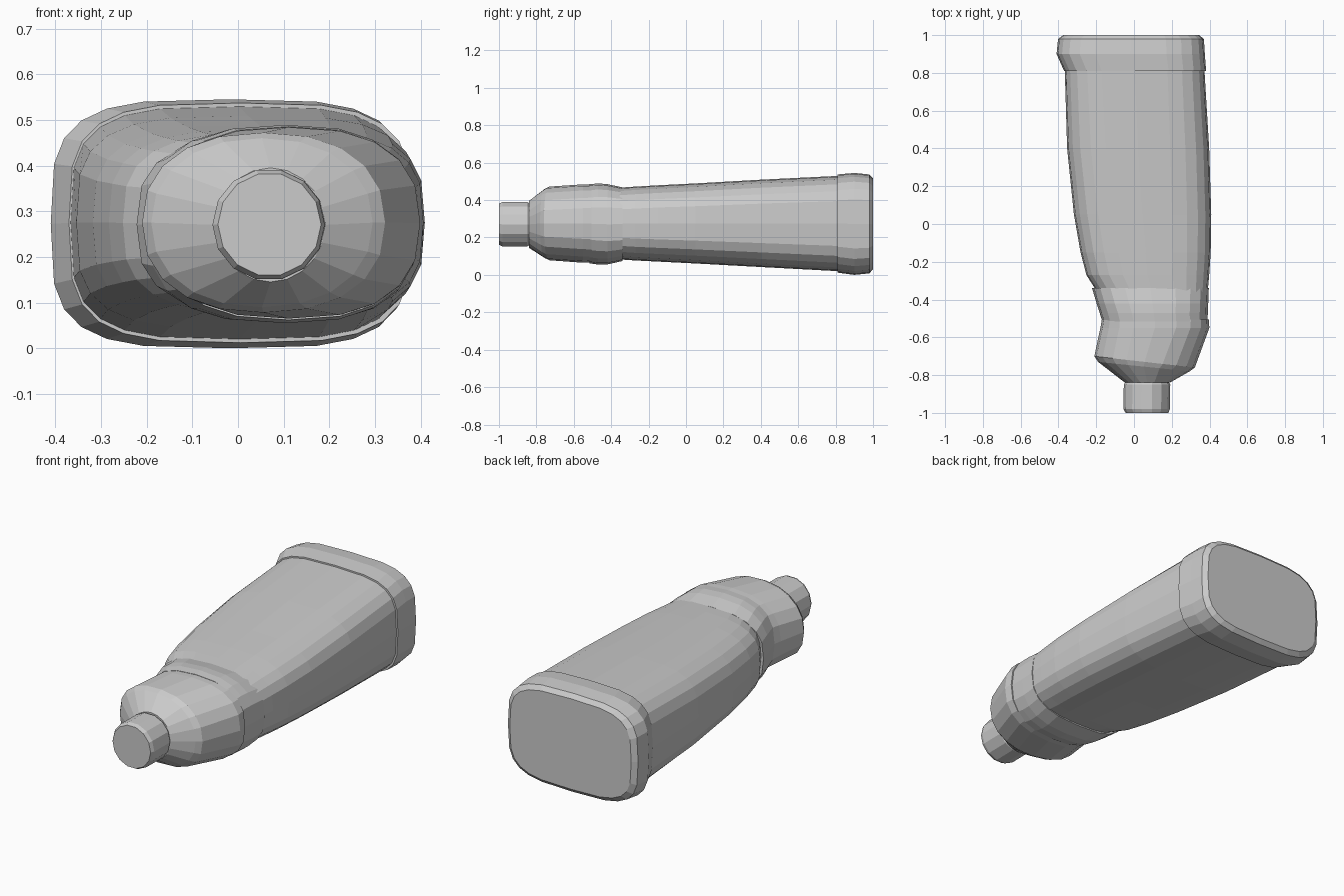
import bpy, bmesh
from math import cos, sin, pi, copysign


def power(v, n):
    return copysign(abs(v) ** (2 / n), v) if abs(v) > 1e-6 else 0.0


def loft(name, sections, sides=24):
    """Section: (y at left, y at right, x min, x max, z min, z max, squareness)."""
    bm = bmesh.new()
    rings = []
    for yl, yr, x0, x1, z0, z1, n in sections:
        ring = []
        for i in range(sides):
            a = 2 * pi * i / sides
            u, w = power(cos(a), n), power(sin(a), n)
            ring.append(bm.verts.new((
                (x0 + x1) / 2 + u * (x1 - x0) / 2,
                yl + (yr - yl) * (u + 1) / 2,
                (z0 + z1) / 2 + w * (z1 - z0) / 2)))
        rings.append(ring)
    for a, b in zip(rings, rings[1:]):
        for i in range(sides):
            j = (i + 1) % sides
            bm.faces.new((a[i], a[j], b[j], b[i]))
    bm.faces.new(rings[0])
    bm.faces.new(rings[-1])
    bmesh.ops.recalc_face_normals(bm, faces=bm.faces)
    mesh = bpy.data.meshes.new(name)
    bm.to_mesh(mesh)
    bm.free()
    obj = bpy.data.objects.new(name, mesh)
    bpy.context.collection.objects.link(obj)
    return obj


# Flared end cap at the back
loft("base_cap", [
    (1.00, 1.00, -0.375, 0.345, 0.03, 0.515, 3.7),
    (0.98, 0.98, -0.402, 0.37, 0.008, 0.537, 3.7),
    (0.90, 0.90, -0.41, 0.375, 0.0, 0.545, 3.7),
    (0.81, 0.81, -0.37, 0.382, 0.012, 0.537, 3.6)])

# Long tapering, slightly bowed body
loft("body", [
    (0.83, 0.83, -0.367, 0.372, 0.019, 0.530, 3.6),
    (0.40, 0.40, -0.354, 0.398, 0.042, 0.509, 3.4),
    (0.05, 0.05, -0.318, 0.409, 0.061, 0.489, 3.2),
    (-0.15, -0.15, -0.283, 0.406, 0.071, 0.479, 3.1),
    (-0.27, -0.27, -0.252, 0.398, 0.077, 0.472, 3.0),
    (-0.36, -0.36, -0.195, 0.390, 0.083, 0.466, 2.9)])

# Collar between body and shoulder
loft("collar", [
    (-0.34, -0.34, -0.222, 0.396, 0.074, 0.468, 2.8),
    (-0.42, -0.42, -0.198, 0.393, 0.056, 0.485, 2.7),
    (-0.47, -0.47, -0.182, 0.391, 0.055, 0.489, 2.6),
    (-0.515, -0.515, -0.168, 0.389, 0.062, 0.485, 2.6)], 20)

# Lopsided shoulder narrowing toward the nozzle
loft("shoulder", [
    (-0.505, -0.505, -0.170, 0.396, 0.066, 0.483, 2.6),
    (-0.55, -0.55, -0.178, 0.399, 0.065, 0.484, 2.5),
    (-0.70, -0.76, -0.210, 0.322, 0.078, 0.472, 2.3),
    (-0.73, -0.78, -0.190, 0.295, 0.090, 0.460, 2.2),
    (-0.84, -0.84, -0.048, 0.190, 0.145, 0.395, 2.0)], 20)

# Short round nozzle
loft("nozzle", [
    (-0.83, -0.83, -0.040, 0.180, 0.160, 0.380, 2.0),
    (-0.85, -0.85, -0.054, 0.192, 0.148, 0.393, 2.0),
    (-0.98, -0.98, -0.056, 0.190, 0.148, 0.393, 2.0),
    (-1.00, -1.00, -0.044, 0.182, 0.158, 0.384, 2.0)], 14)
